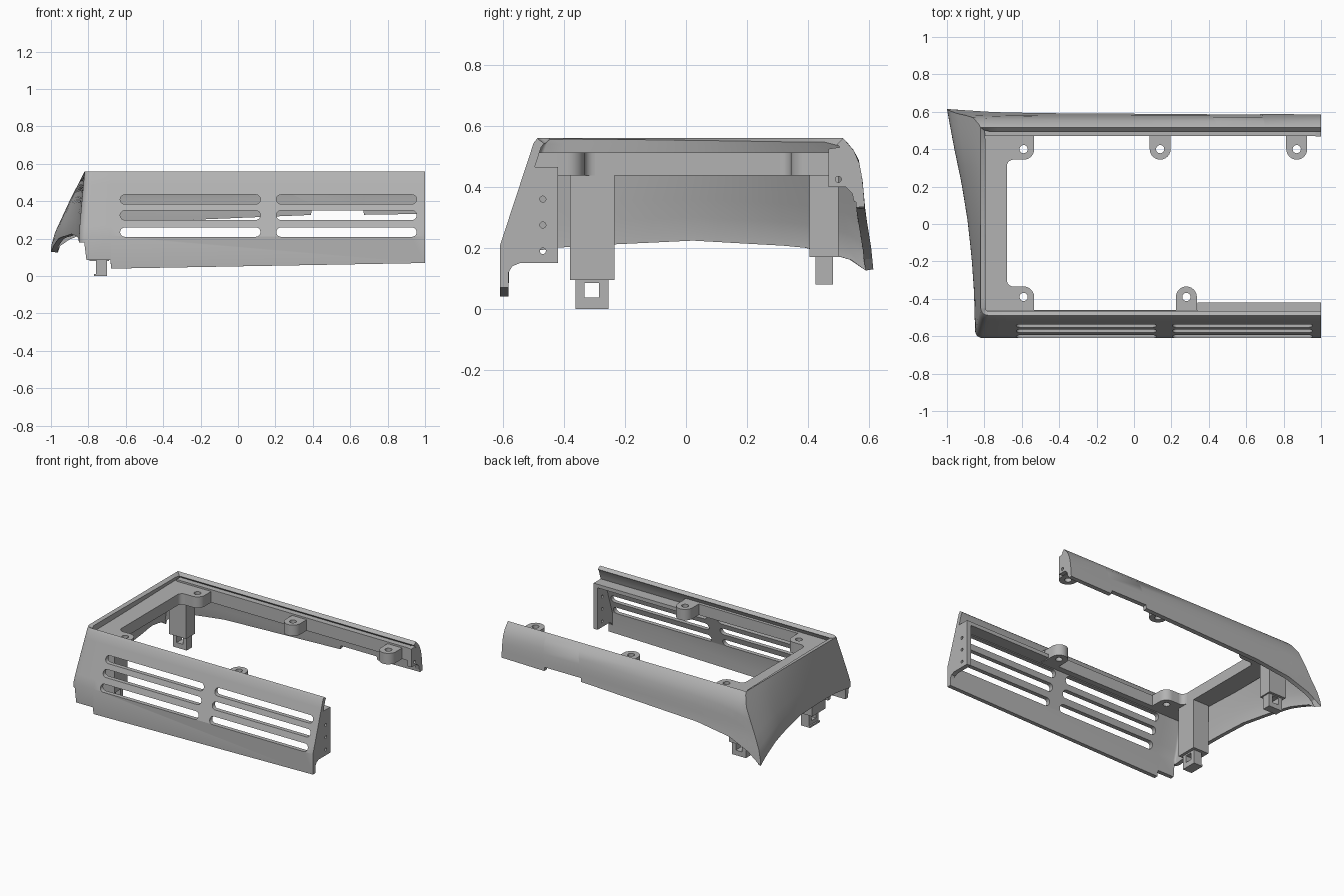
import bpy, bmesh, math

old = bpy.data.objects.get("Cube")
if old:
    bpy.data.objects.remove(old)

grey = bpy.data.materials.new("plain grey plastic")
grey.use_nodes = True
grey.diffuse_color = (0.45, 0.45, 0.45, 1)
grey.node_tree.nodes["Principled BSDF"].inputs["Base Color"].default_value = grey.diffuse_color


def make(name, bm, solid=True):
    if solid:
        bmesh.ops.recalc_face_normals(bm, faces=bm.faces)
    mesh = bpy.data.meshes.new(name)
    bm.to_mesh(mesh)
    bm.free()
    mesh.materials.append(grey)
    ob = bpy.data.objects.new(name, mesh)
    bpy.context.collection.objects.link(ob)
    return ob


def smooth(ob):
    bpy.ops.object.select_all(action='DESELECT')
    ob.select_set(True)
    bpy.context.view_layer.objects.active = ob
    bpy.ops.object.shade_smooth_by_angle(angle=math.radians(30))


def interp(table, t):
    for (a, p), (b, q) in zip(table, table[1:]):
        if t <= b:
            return p + (q - p) * max(0, (t - a) / (b - a))
    return table[-1][1]


def arc(cx, cy, r, start, end, n=12):
    angles = [math.radians(start + (end - start) * i / n) for i in range(n + 1)]
    return [(cx + r * math.cos(a), cy + r * math.sin(a)) for a in angles]


def circle(cx, cy, r):
    return arc(cx, cy, r, 0, 360, 20)[:-1]


def rect(a0, b0, a1, b1):
    return [(a0, b0), (a1, b0), (a1, b1), (a0, b1)]


def prism(name, axis, lo, hi, outline, holes=()):
    """Extrude an outline with holes along an axis."""
    place = {'x': lambda a, b: (lo, a, b), 'y': lambda a, b: (a, lo, b),
             'z': lambda a, b: (a, b, lo)}[axis]
    bm = bmesh.new()
    for loop in [outline, *holes]:
        vs = [bm.verts.new(place(*p)) for p in loop]
        for a, b in zip(vs, vs[1:] + vs[:1]):
            bm.edges.new((a, b))
    bmesh.ops.triangle_fill(bm, edges=bm.edges[:], use_beauty=True)
    ext = bmesh.ops.extrude_face_region(bm, geom=bm.faces[:])
    move = [hi - lo if axis == k else 0 for k in 'xyz']
    bmesh.ops.translate(bm, vec=move, verts=[g for g in ext['geom'] if isinstance(g, bmesh.types.BMVert)])
    ob = make(name, bm)
    smooth(ob)
    return ob


# Outer shell: sections run along the front, around the left and along the back
TOP, R = 0.56, 0.04
STEPS = [0, .04, .18, .37, .58, .76, .92, 1]
FLARE = [(0, 0), (.04, .05), (.37, .45), (.76, .88), (.92, .99), (1, 1)]
front_y = [(0, -.61), (.21, -.61), (.545, -.5), (.56, -.488)]
back_y = [(.13, .615), (.2, .608), (.33, .587), (.42, .58), (.49, .567), (.53, .545), (.56, .515)]
left_x = [(0, -.85), (.17, -.855), (.33, -.868), (.5, -.89), (.67, -.922), (.83, -.962), (1, -1)]
left_z = [(0, .18), (.15, .205), (.5, .225), (.8, .205), (.92, .17), (1, .13)]
back_z = [(-1, .13), (-.9, .2), (-.75, .26), (-.5, .295), (.39, .33), (.394, .355),
          (.67, .355), (.674, .33), (1, .335)]


def levels(bottom):
    return [TOP - (TOP - bottom) * s for s in STEPS]


def side_x(v, s):
    return -.82 + (interp(left_x, v) + .82) * interp(FLARE, s)


sections = []
for x, bottom in [(1, .07), (-.678, .04), (-.682, .085)]:
    sections.append([(x, interp(front_y, z), z) for z in levels(.18)[:-1] + [bottom]])
for k in range(6):
    a = math.radians(18 * k)
    sections.append([(side_x(0, s) + R - R * math.sin(a), interp(front_y, z) + R - R * math.cos(a), z)
                     for s, z in zip(STEPS, levels(.18)[:-1] + [.18 if k else .085])])
for i in range(1, 17):
    v = i / 16
    row = []
    for s, z in zip(STEPS, levels(interp(left_z, v))):
        y0 = interp(front_y, z) + R
        row.append((side_x(v, s), y0 + (interp(back_y, z) - y0) * v, z))
    sections.append(row)
for x in [-.95, -.9, -.83, -.75, -.62, -.5, -.1, .39, .394, .67, .674, 1]:
    u = (x + 1) / 2
    sections.append([(side_x(1, s) * (1 - u) + u, interp(back_y, z), z)
                     for s, z in zip(STEPS, levels(interp(back_z, x)))])

bm = bmesh.new()
grid = [[bm.verts.new(p) for p in row] for row in sections]
for r0, r1 in zip(grid, grid[1:]):
    for j in range(len(STEPS) - 1):
        bm.faces.new((r0[j], r1[j], r1[j + 1], r0[j + 1]))
shell = make("outer_shell", bm, solid=False)
mod = shell.modifiers.new("thickness", 'SOLIDIFY')
mod.thickness, mod.offset, mod.use_even_offset = .028, -1, True

# Vent slots through the front wall
cutters = []
for z in (.41, .325, .235):
    for x0, x1 in ((-.63, .12), (.205, .955)):
        r = .025
        outline = arc(x1 - r, z, r, -90, 90) + arc(x0 + r, z, r, 90, 270)
        cut = prism("slot_cutter", 'y', -.7, -.44, outline)
        cut.hide_render = True
        mod = shell.modifiers.new("slot", 'BOOLEAN')
        mod.operation, mod.solver, mod.object = 'DIFFERENCE', 'EXACT', cut
        cutters.append(cut)
bpy.ops.object.select_all(action='DESELECT')
shell.select_set(True)
bpy.context.view_layer.objects.active = shell
for m in list(shell.modifiers):
    bpy.ops.object.modifier_apply(modifier=m.name)
for cut in cutters:
    bpy.data.objects.remove(cut)
smooth(shell)

# Inner ledge and rails
LOW, HIGH = .437, .513
prism("left_ledge", 'z', LOW, HIGH, rect(-.82, -.48, -.68, .5))
prism("front_rail", 'z', LOW, HIGH, rect(-.8, -.5, .34, -.46))
prism("front_flange", 'z', .44, .465, rect(.34, -.52, 1, -.42))
prism("back_rail", 'z', LOW, .525, rect(-.8, .47, 1, .53))

# Screw tabs along both rails
for x, side in ((-.59, 1), (.14, 1), (.87, 1), (-.59, -1), (.28, -1)):
    y, r = (.4 if side > 0 else -.39), .056
    corner = x < -.5
    root = side * .48
    if corner:
        outline = [(-.7, root), (-.7, y - side * r)] + arc(x, y, r, -side * 90, 0)
        outline += [(x + r, root)]
    else:
        outline = arc(x, y, r, -side * 180, 0) + [(x + r, root), (x - r, root)]
    prism("screw_tab", 'z', LOW, HIGH, outline, [circle(x, y, .022)])
    if corner:
        f = .035
        edge = y - side * r
        fillet = arc(-.68 + f, edge - side * f, f, 180, side * 90 if side > 0 else 270, 6)
        prism("ledge_fillet", 'z', LOW, HIGH, fillet + [(-.68, edge)])

# Legs with windowed clips
prism("front_leg", 'z', .095, .45, rect(-.8, -.38, -.68, -.235))
prism("front_clip", 'x', -.76, -.7, rect(-.362, .003, -.255, .1), [rect(-.333, .037, -.285, .085)])
prism("front_clip_foot", 'x', -.77, -.7, rect(-.362, 0, -.255, .012))
prism("back_leg", 'z', .17, .45, rect(-.81, .405, -.68, .5))
prism("back_clip", 'y', .425, .482, rect(-.795, .08, -.69, .18), [rect(-.766, .115, -.718, .163)])

# End plates with screw holes
front_end = [(-.585, .21), (-.5, .465), (-.42, .465), (-.42, .15), (-.545, .15),
             (-.57, .14), (-.582, .12), (-.59, .08)]
prism("front_end_plate", 'x', .97, 1, front_end, [circle(-.47, z, .01) for z in (.36, .275, .19)])
back_end = [(.467, .4), (.467, .525), (.5, .53), (.53, .53), (.55, .49), (.57, .42),
            (.57, .35), (.552, .35), (.545, .38), (.525, .4)]
prism("back_end_plate", 'x', .97, 1, back_end, [circle(.5, z, .01) for z in (.46, .425)])
